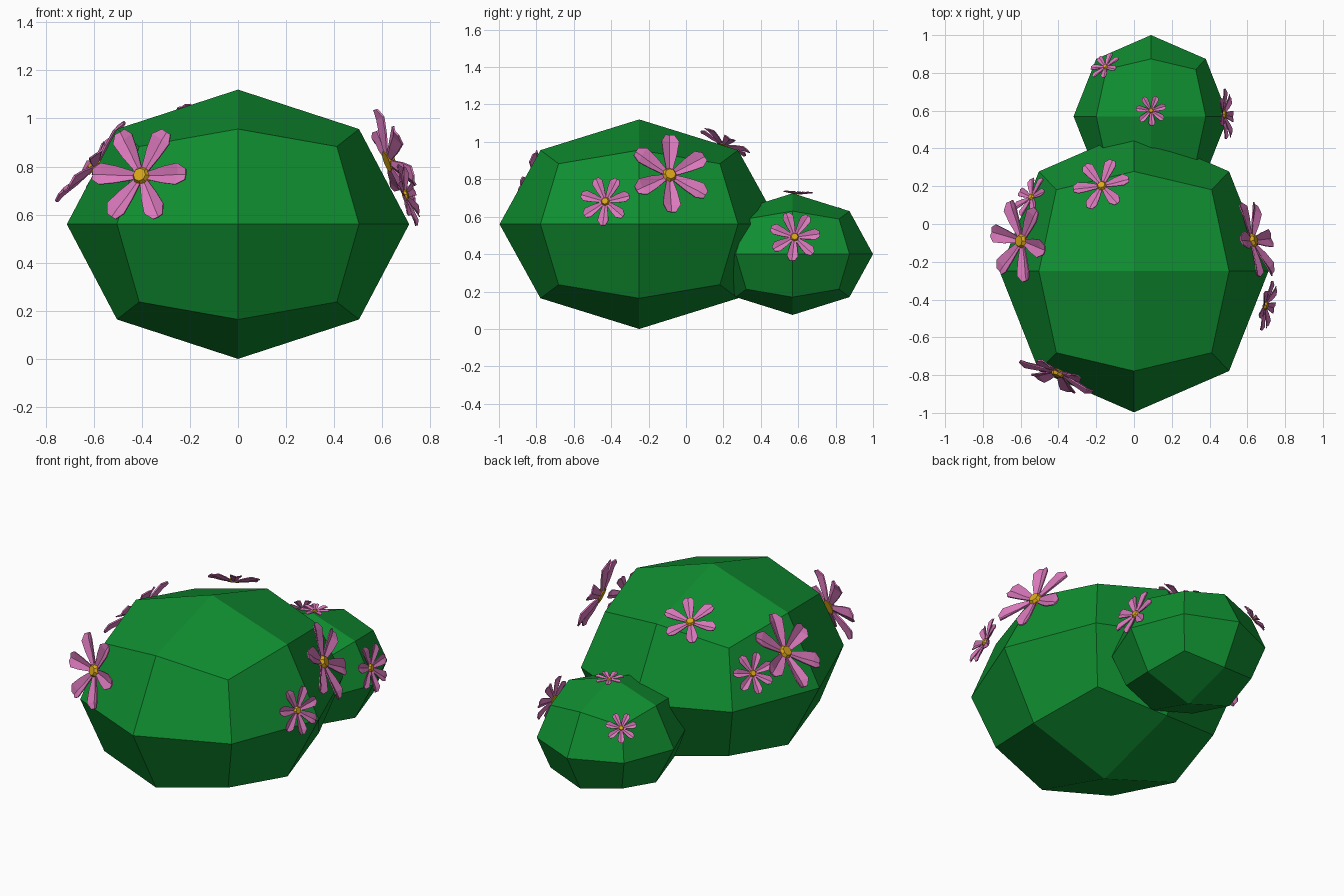
import bpy, bmesh, math
from mathutils import Vector, Matrix

old = bpy.data.objects.get("Cube")
if old:
    bpy.data.objects.remove(old, do_unlink=True)


def material(name, color):
    m = bpy.data.materials.new(name)
    m.use_nodes = True
    m.diffuse_color = (*color, 1)
    bsdf = next(n for n in m.node_tree.nodes if n.type == "BSDF_PRINCIPLED")
    bsdf.inputs["Base Color"].default_value = (*color, 1)
    return m


GREEN = material("leaf_green", (0.005, 0.27, 0.03))
PINK = material("petal_pink", (0.70, 0.19, 0.50))
YELLOW = material("pollen_yellow", (0.70, 0.38, 0.01))


def finish(bm, name, mats):
    bmesh.ops.recalc_face_normals(bm, faces=bm.faces)
    mesh = bpy.data.meshes.new(name)
    bm.to_mesh(mesh)
    bm.free()
    for m in mats:
        mesh.materials.append(m)
    obj = bpy.data.objects.new(name, mesh)
    bpy.context.collection.objects.link(obj)
    return obj


def cactus_body(name, center, radii):
    """Cube cut once and rounded to an ellipsoid of 24 flat quads."""
    bm = bmesh.new()
    bmesh.ops.create_cube(bm, size=2)
    bmesh.ops.subdivide_edges(bm, edges=bm.edges[:], cuts=1, use_grid_fill=True)
    for v in bm.verts:
        v.co = Vector(center) + v.co.normalized() * Vector(radii)
    return finish(bm, name, [GREEN])


# Petal rows: distance out, half width, lift of the middle, lift of the rims
PETAL = [(0.10, 0.07, 0.03, 0.05), (0.50, 0.17, 0.07, 0.15),
         (0.82, 0.22, 0.13, 0.21), (1.0, 0.11, 0.14, 0.17)]


def flower(name, center, normal, radius, petals=6, turn=0.0):
    bm = bmesh.new()
    # Cupped petals with a little thickness
    for i in range(petals):
        spin = Matrix.Rotation(turn + i * math.tau / petals, 3, "Z")
        layers = []
        for drop in (0, 0.035):
            layers.append([[bm.verts.new(spin @ Vector((d, s * w, (rim if s else mid) - drop)))
                            for s in (-1, 0, 1)] for d, w, mid, rim in PETAL])
        for rows in layers:
            for a, b in zip(rows, rows[1:]):
                for k in range(2):
                    bm.faces.new((a[k], a[k + 1], b[k + 1], b[k]))
        # Rim joining both layers
        loops = []
        for rows in layers:
            loops.append([r[0] for r in rows] + [rows[-1][1]]
                         + [r[2] for r in reversed(rows)] + [rows[0][1]])
        top, low = loops
        for k in range(len(top)):
            n = (k + 1) % len(top)
            bm.faces.new((top[k], top[n], low[n], low[k]))
    # Low domed middle
    before = set(bm.faces)
    bmesh.ops.create_cone(bm, cap_ends=True, segments=8, radius1=0.21, radius2=0.13,
                          depth=0.14, matrix=Matrix.Translation((0, 0, 0.06)))
    for f in bm.faces:
        f.material_index = 0 if f in before else 1
    # Stand on the surface: local z along the normal, local y as upright as possible
    z = Vector(normal).normalized()
    up = Vector((0, 1, 0)) if z.z > 0.8 else Vector((0, 0, 1))
    x = up.cross(z).normalized()
    basis = Matrix((x, z.cross(x), z)).transposed()
    for v in bm.verts:
        v.co = Vector(center) + basis @ (v.co * radius)
    return finish(bm, name, [PINK, YELLOW])


cactus_body("large_body", (0, -0.25, 0.56), (0.712, 0.747, 0.56))
cactus_body("small_body", (0.09, 0.57, 0.4), (0.41, 0.43, 0.325))

# Flowers on the large body
flower("front_flower", (-0.40, -0.78, 0.76), (-0.38, -0.9, 0.25), 0.21)
flower("left_large_flower", (0.62, -0.09, 0.82), (0.9, 0.25, 0.35), 0.22, 6, 0.45)
flower("left_small_flower", (0.69, -0.43, 0.68), (0.9, -0.2, 0.25), 0.135, 7, 0.2)
flower("right_large_flower", (-0.59, -0.09, 0.80), (-0.75, 0.0, 0.65), 0.22, 6, 0.3)
flower("right_small_flower", (-0.54, 0.14, 0.75), (-0.7, 0.45, 0.5), 0.115, 7, 0.3)
flower("top_flower", (-0.17, 0.20, 0.98), (-0.2, 0.45, 0.87), 0.15, 6, 0.2)

# Flowers on the small body
flower("small_side_flower", (0.47, 0.58, 0.49), (0.95, 0.05, 0.25), 0.135, 7, 0.1)
flower("small_top_flower", (0.09, 0.60, 0.72), (0, 0.05, 1), 0.08, 7, 0.3)
flower("small_back_flower", (-0.15, 0.83, 0.58), (-0.45, 0.6, 0.6), 0.085, 7, 0.2)
